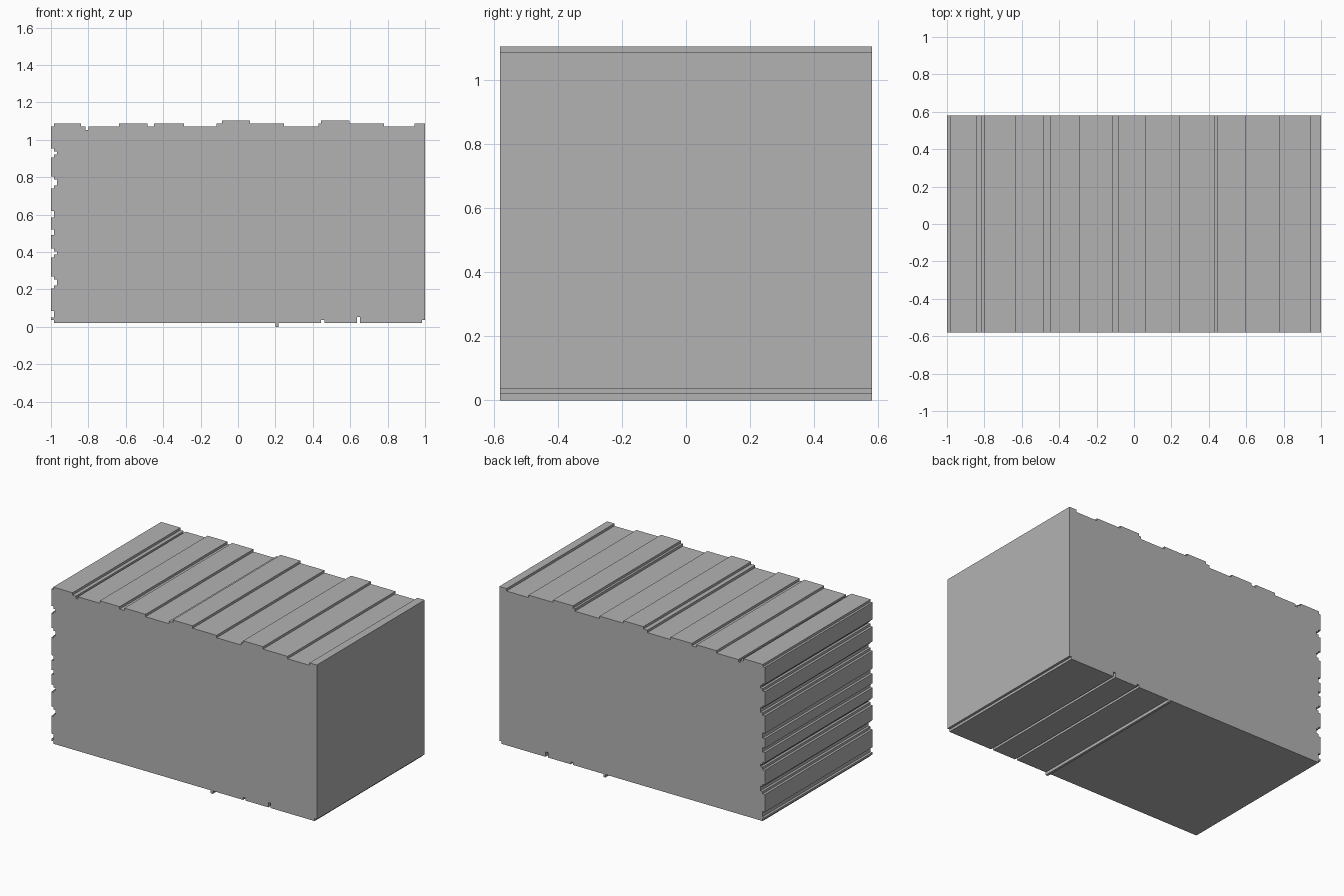
import bpy
import bmesh

# Remove the default object
default_cube = bpy.data.objects.get("Cube")
if default_cube:
    bpy.data.objects.remove(default_cube, do_unlink=True)

STEP = 0.0165
HALF_DEPTH = 0.58
LEFT, RIGHT = -1.0, 1.0
FLOOR = 0.02
ROOF = 1.07

# Plain grey surface
grey = bpy.data.materials.new("plain grey")
grey.use_nodes = True
grey_colour = (0.45, 0.45, 0.45, 1.0)
grey.diffuse_color = grey_colour
grey.node_tree.nodes["Principled BSDF"].inputs["Base Color"].default_value = grey_colour


def roof_steps():
    """Stepped top edge, left to right: start of each tread and its level."""
    treads = [(LEFT, 0), (-.985, 1), (-.84, 0), (-.815, -1), (-.8, 0),
              (-.635, 1), (-.485, 0), (-.45, 1), (-.29, 0), (-.115, 1),
              (-.085, 2), (.065, 1), (.245, 0), (.43, 1), (.445, 2),
              (.595, 1), (.78, 0), (.945, 1)]
    ends = [start for start, level in treads[1:]] + [RIGHT]
    points = []
    for (start, level), end in zip(treads, ends):
        height = ROOF + level * STEP
        points += [(start, height), (end, height)]
    return points


def floor_steps():
    """Bottom edge, right to left: corner rebates, two grooves and one rib."""
    points = [(RIGHT, FLOOR + STEP), (RIGHT - STEP, FLOOR + STEP),
              (RIGHT - STEP, FLOOR)]
    for start, level in [(.635, 2), (.445, 1), (.2, -1.21)]:
        end = start + STEP
        height = FLOOR + level * STEP
        points += [(end, FLOOR), (end, height), (start, height), (start, FLOOR)]
    points += [(LEFT + STEP, FLOOR), (LEFT + STEP, FLOOR + STEP),
               (LEFT, FLOOR + STEP)]
    return points


def side_groove(low, high, double):
    """Groove in the ribbed side, with a deeper slot when double is set."""
    inner = LEFT + STEP
    points = [(LEFT, low), (inner, low)]
    if double:
        slot_low, slot_high = low + STEP, high - STEP
        deep = inner + STEP
        points += [(inner, slot_low), (deep, slot_low),
                   (deep, slot_high), (inner, slot_high)]
    points += [(inner, high), (LEFT, high)]
    return points


def side_steps():
    """Ribbed side, bottom to top."""
    grooves = [(.05, .085, False), (.205, .27, True), (.37, .42, True),
               (.49, .52, False), (.585, .62, False), (.74, .805, True),
               (.905, .955, True)]
    points = []
    for low, high, double in grooves:
        points += side_groove(low, high, double)
    return points


def extrude_profile(name, outline, half_depth, material):
    """Extrude an outline in the x-z plane from front to back."""
    bm = bmesh.new()
    corners = [bm.verts.new((x, -half_depth, z)) for x, z in outline]
    front = bm.faces.new(corners)
    result = bmesh.ops.extrude_face_region(bm, geom=[front], use_keep_orig=True)
    back = [item for item in result["geom"] if isinstance(item, bmesh.types.BMVert)]
    bmesh.ops.translate(bm, verts=back, vec=(0, 2 * half_depth, 0))
    bmesh.ops.recalc_face_normals(bm, faces=bm.faces)
    mesh = bpy.data.meshes.new(name)
    bm.to_mesh(mesh)
    bm.free()
    mesh.materials.append(material)
    part = bpy.data.objects.new(name, mesh)
    bpy.context.collection.objects.link(part)
    return part


# Grooved block
extrude_profile("grooved_block", roof_steps() + floor_steps() + side_steps(),
                HALF_DEPTH, grey)
